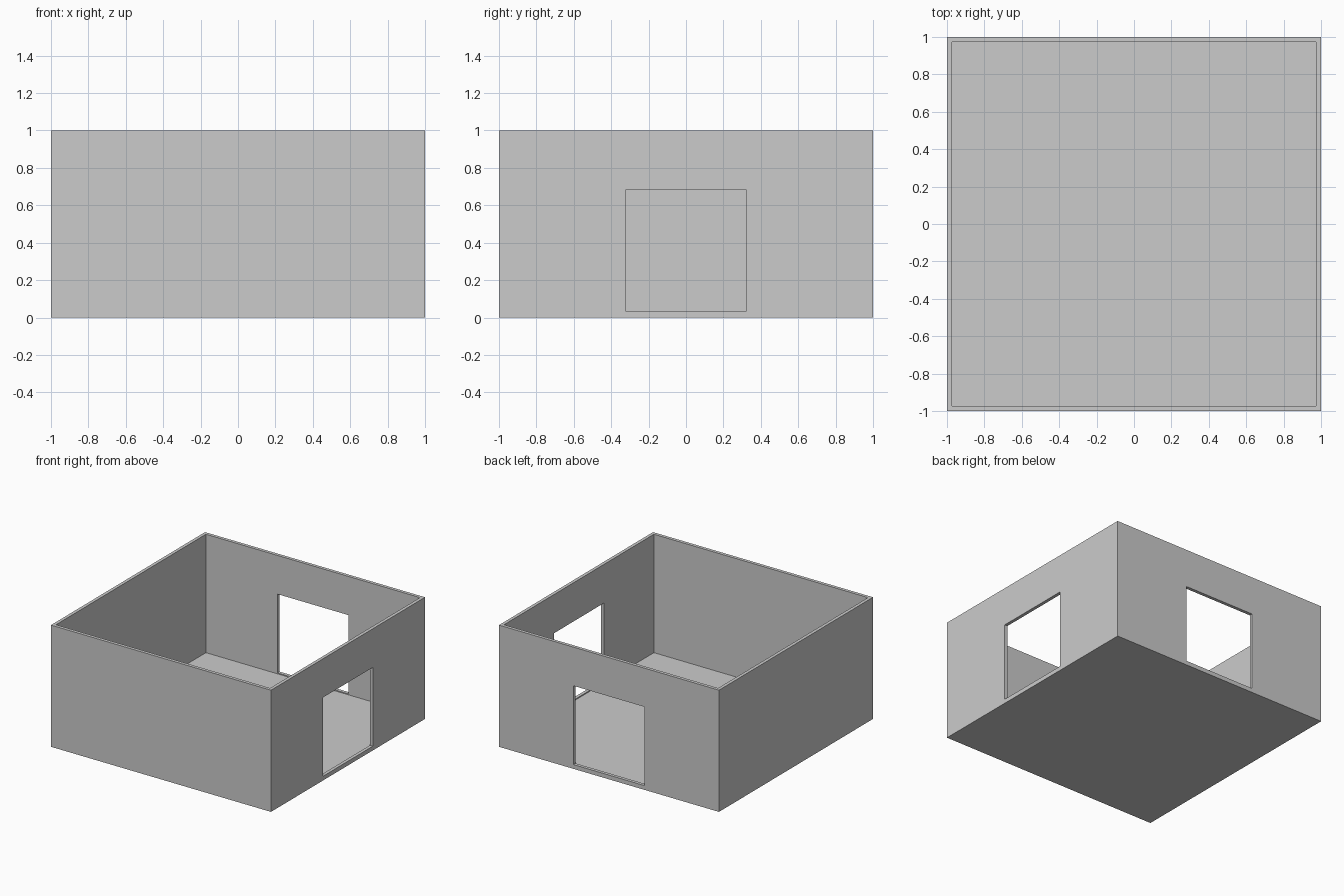
import bpy

if "Cube" in bpy.data.objects:
    bpy.data.objects.remove(bpy.data.objects["Cube"])

WALL = 0.027               # wall and floor thickness
HEIGHT = 1.0
DOOR_HALF = 0.323          # half width of each doorway
SILL, LINTEL = 0.035, 0.682


def box(name, lo, hi):
    """Axis-aligned box between two corners."""
    centre = [(a + b) / 2 for a, b in zip(lo, hi)]
    bpy.ops.mesh.primitive_cube_add(size=1, location=centre)
    ob = bpy.context.object
    ob.name = name
    ob.scale = [b - a for a, b in zip(lo, hi)]
    bpy.ops.object.transform_apply(location=True, rotation=False, scale=True)
    return ob


def cut(target, cutter):
    """Subtract a hidden cutter from the target."""
    mod = target.modifiers.new(cutter.name, 'BOOLEAN')
    mod.operation = 'DIFFERENCE'
    mod.solver = 'EXACT'
    mod.object = cutter
    cutter.hide_render = True
    cutter.display_type = 'WIRE'


# Open-topped room: four walls and floor in one piece
room = box("room_shell", (-1, -1, 0), (1, 1, HEIGHT))
inner = 1 - WALL
cut(room, box("interior_cutter", (-inner, -inner, WALL), (inner, inner, HEIGHT + 0.2)))

# Doorways through the right and back walls
cut(room, box("right_doorway_cutter", (0.9, -DOOR_HALF, SILL), (1.1, DOOR_HALF, LINTEL)))
cut(room, box("back_doorway_cutter", (-DOOR_HALF, 0.9, SILL), (DOOR_HALF, 1.1, LINTEL)))
